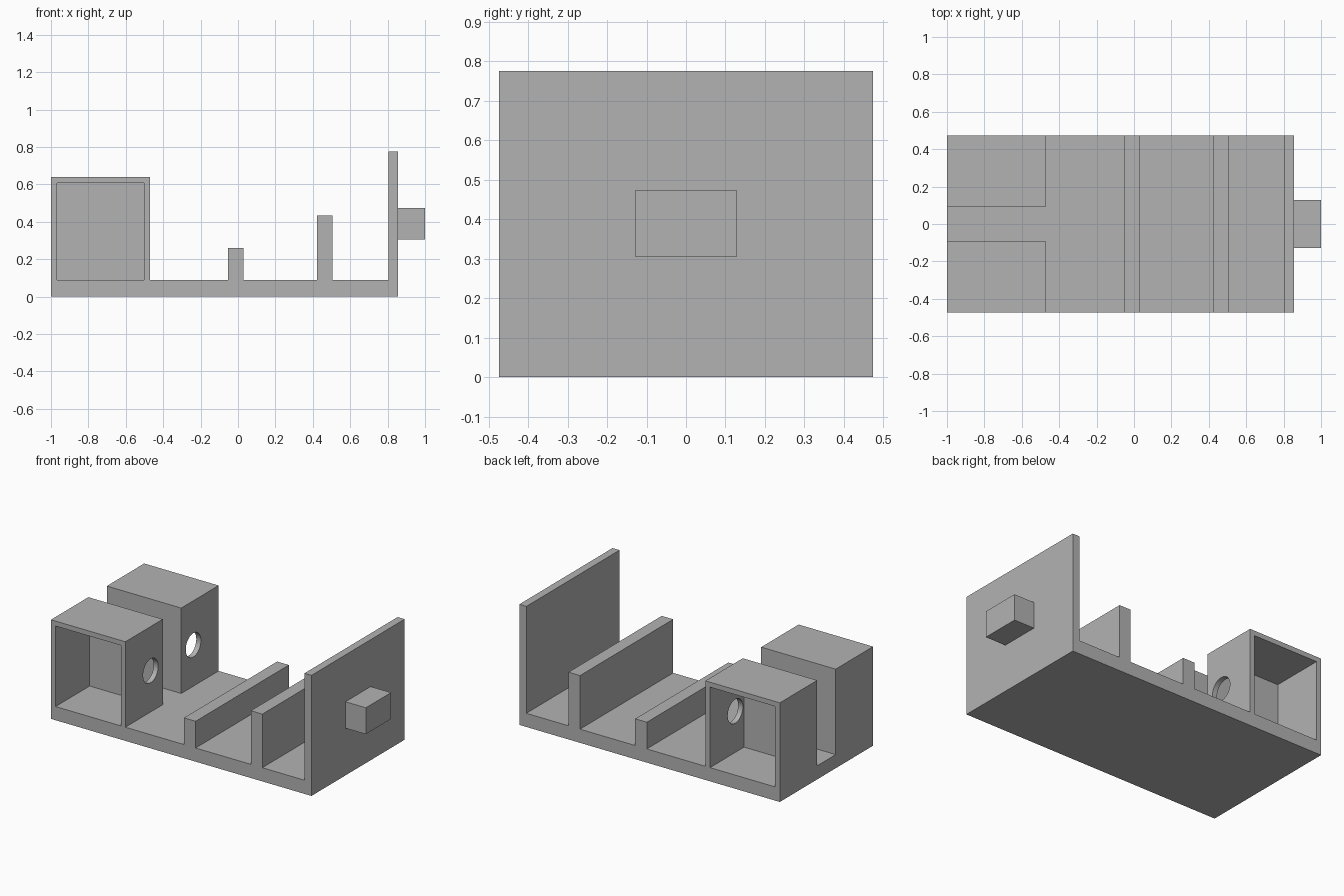
import bpy, bmesh, math
from mathutils import Matrix

cube = bpy.data.objects.get("Cube")
if cube:
    bpy.data.objects.remove(cube, do_unlink=True)

grey = bpy.data.materials.new("plain grey")
grey.use_nodes = True
GREY = (0.45, 0.45, 0.45, 1)
grey.diffuse_color = GREY
grey.node_tree.nodes["Principled BSDF"].inputs["Base Color"].default_value = GREY

HALF = 0.474       # half depth of the tray
FLOOR = 0.088      # top of the base slab


def finish(name, bm):
    bmesh.ops.recalc_face_normals(bm, faces=bm.faces)
    mesh = bpy.data.meshes.new(name)
    bm.to_mesh(mesh)
    bm.free()
    mesh.materials.append(grey)
    obj = bpy.data.objects.new(name, mesh)
    bpy.context.collection.objects.link(obj)
    return obj


def extrude_profile(name, points, y0, y1):
    """Extrude an x-z outline along y."""
    bm = bmesh.new()
    face = bm.faces.new([bm.verts.new((x, y0, z)) for x, z in points])
    out = bmesh.ops.extrude_face_region(bm, geom=[face])
    verts = [g for g in out["geom"] if isinstance(g, bmesh.types.BMVert)]
    bmesh.ops.translate(bm, verts=verts, vec=(0, y1 - y0, 0))
    return finish(name, bm)


def box(name, x0, x1, y0, y1, z0, z1):
    return extrude_profile(name, [(x0, z0), (x1, z0), (x1, z1), (x0, z1)], y0, y1)


def cut(target, cutter):
    cutter.hide_render = True
    cutter.hide_set(True)
    cutter.display_type = 'WIRE'
    mod = target.modifiers.new("cut " + cutter.name, 'BOOLEAN')
    mod.operation = 'DIFFERENCE'
    mod.solver = 'EXACT'
    mod.object = cutter


# Base slab with two ridges and the tall end plate, as one profile
outline = [(-1, 0), (0.855, 0), (0.855, 0.776), (0.805, 0.776), (0.805, FLOOR)]
for x0, x1, top in [(0.423, 0.505, 0.433), (-0.053, 0.03, 0.26)]:
    outline += [(x1, FLOOR), (x1, top), (x0, top), (x0, FLOOR)]
outline.append((-1, FLOOR))
extrude_profile("base_with_dividers", outline, -HALF, HALF)

# Tab on the outside of the end plate
box("end_tab", 0.855, 1, -0.128, 0.128, 0.304, 0.474)

# Hollow housing, open outward, with a round hole in its inner side wall
housing = box("side_housings", -1, -0.47, -HALF, -0.094, FLOOR, 0.638)
cut(housing, box("housing_cavity_cutter", -0.967, -0.503, -0.6, -0.128, 0.04, 0.606))
bm = bmesh.new()
bmesh.ops.create_cone(
    bm, cap_ends=True, segments=64, radius1=0.077, radius2=0.077, depth=0.2,
    matrix=Matrix.Translation((-0.487, -0.217, 0.353)) @ Matrix.Rotation(math.pi / 2, 4, 'Y'))
cut(housing, finish("round_hole_cutter", bm))

# Second housing mirrored across the centre line
mirror = housing.modifiers.new("mirror", 'MIRROR')
mirror.use_axis = (False, True, False)
mirror.use_mirror_merge = False
